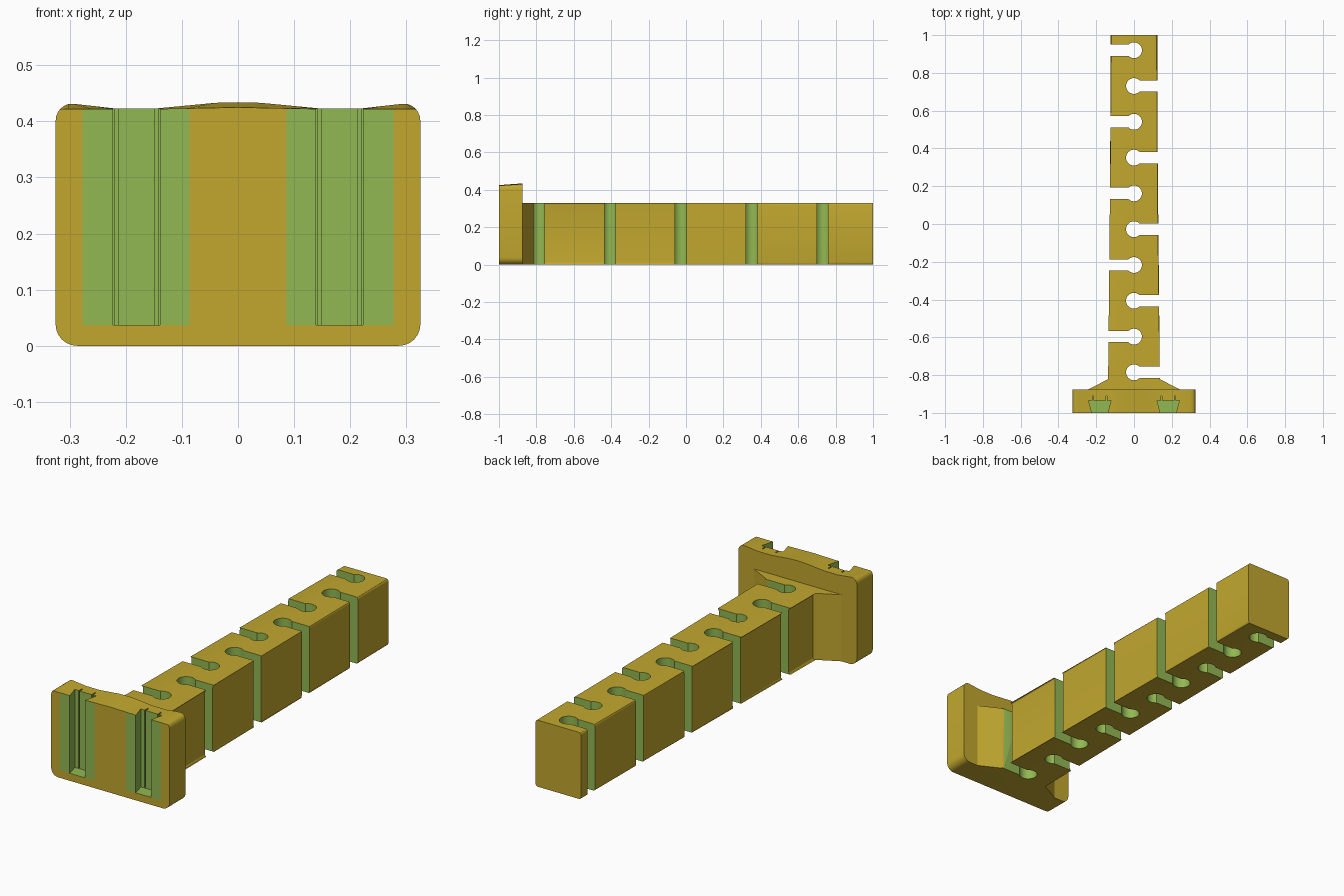
import bpy, bmesh, math
from mathutils import Vector

if "Cube" in bpy.data.objects:
    bpy.data.objects.remove(bpy.data.objects["Cube"])


def material(name, color):
    m = bpy.data.materials.new(name)
    m.diffuse_color = (*color, 1)
    m.use_nodes = True
    m.node_tree.nodes["Principled BSDF"].inputs["Base Color"].default_value = m.diffuse_color
    return m


MATS = [material("mustard yellow", (0.54, 0.39, 0.028)),
        material("leaf green", (0.29, 0.48, 0.085))]


def finish(name, bm):
    bmesh.ops.recalc_face_normals(bm, faces=bm.faces)
    me = bpy.data.meshes.new(name)
    bm.to_mesh(me)
    bm.free()
    ob = bpy.data.objects.new(name, me)
    for m in MATS:
        me.materials.append(m)
    bpy.context.collection.objects.link(ob)
    return ob


def loft(bm, a, b, mat=0):
    """Closed solid between two outlines with the same number of points."""
    va = [bm.verts.new(p) for p in a]
    vb = [bm.verts.new(p) for p in b]
    n = len(a)
    faces = [bm.faces.new(va), bm.faces.new(vb[::-1])]
    faces += [bm.faces.new((va[i], vb[i], vb[(i + 1) % n], va[(i + 1) % n])) for i in range(n)]
    for f in faces:
        f.material_index = mat


def prism(bm, pts, z0, z1, mat=0):
    loft(bm, [(x, y, z0) for x, y in pts], [(x, y, z1) for x, y in pts], mat)


def cut(ob, cutter):
    mod = ob.modifiers.new("cut", 'BOOLEAN')
    mod.operation = 'DIFFERENCE'
    mod.solver = 'EXACT'
    mod.object = cutter
    bpy.ops.object.select_all(action='DESELECT')
    bpy.context.view_layer.objects.active = ob
    ob.select_set(True)
    bpy.ops.object.modifier_apply(modifier=mod.name)
    bpy.data.objects.remove(cutter)
    bpy.ops.object.shade_smooth_by_angle(angle=math.radians(30))


# Beam with flared root, long edges rounded
bm = bmesh.new()
half = [(0.24, -0.88), (0.24, -0.875), (0.125, -0.815), (0.125, 1.0)]
prism(bm, half + [(-x, y) for x, y in reversed(half)], 0, 0.33)
edges = [e for e in bm.edges
         if abs(e.verts[0].co.y - e.verts[1].co.y) > 1 and abs(e.verts[0].co.z - e.verts[1].co.z) < 0.01]
bmesh.ops.bevel(bm, geom=edges, offset=0.012, segments=3, profile=0.5, affect='EDGES')
beam = finish("beam", bm)

# Keyhole slots, alternating left and right
bm = bmesh.new()
R, W = 0.042, 0.03
start = math.asin(W / R)
for i in range(10):
    side = -1 if i % 2 == 0 else 1
    yc = 0.92 - i * 0.1895
    pts = [(0.2, W)]
    for k in range(25):
        a = start + (2 * math.pi - 2 * start) * k / 24
        pts.append((R * math.cos(a), R * math.sin(a)))
    pts.append((0.2, -W))
    prism(bm, [(side * x, yc + y) for x, y in pts], -0.1, 0.5, 1)
cut(beam, finish("slot_cutter", bm))


# End plate: rounded outline, wavy top edge at the back and flat at the front
def top_height(x, wave):
    knots = [(0, wave[0]), (0.04, wave[1]), (0.145, wave[2]), (0.22, wave[2]), (0.30, wave[3]), (1, wave[3])]
    for (x0, z0), (x1, z1) in zip(knots, knots[1:]):
        if x <= x1:
            return z0 + (z1 - z0) * (x - x0) / (x1 - x0)


def outline(y, wave):
    right = []
    for k in range(7):                       # lower corner
        a = math.radians(-90 + 15 * k)
        right.append((0.287 + 0.038 * math.cos(a), 0.038 + 0.038 * math.sin(a)))
    for k in range(7):                       # upper corner
        a = math.radians(15 * k)
        x = 0.294 + 0.031 * math.cos(a)
        right.append((x, min(0.401 + 0.031 * math.sin(a), top_height(x, wave))))
    for x in (0.26, 0.22, 0.145, 0.09, 0.04, 0.02):
        right.append((x, top_height(x, wave)))
    pts = right + [(0, wave[0])] + [(-x, z) for x, z in reversed(right)]
    return [(x, y, z) for x, z in pts]


bm = bmesh.new()
loft(bm, outline(-1.0, (0.425, 0.424, 0.422, 0.422)),
     outline(-0.875, (0.434, 0.433, 0.423, 0.432)))

# Green panels on the front face
planes = [((x, 0, 0), (1, 0, 0)) for x in (-0.277, -0.086, 0.086, 0.277)] + [((0, 0, 0.037), (0, 0, 1))]
for co, no in planes:
    front = [f for f in bm.faces if all(v.co.y < -0.999 for v in f.verts)]
    geom = front + list({e for f in front for e in f.edges}) + list({v for f in front for v in f.verts})
    bmesh.ops.bisect_plane(bm, geom=geom, plane_co=Vector(co), plane_no=Vector(no), dist=1e-5)
for f in bm.faces:
    c = f.calc_center_median()
    if all(v.co.y < -0.999 for v in f.verts) and 0.086 < abs(c.x) < 0.277 and c.z > 0.037:
        f.material_index = 1
plate = finish("end_plate", bm)

# Dovetail grooves with two thin relief slits each
bm = bmesh.new()
half = [(0.038, -1.02), (0.042, -1.0), (0.059, -0.935), (0.039, -0.935),
        (0.039, -0.91), (0.033, -0.91), (0.033, -0.935)]
for xc in (-0.181, 0.181):
    prism(bm, [(xc + x, y) for x, y in half] + [(xc - x, y) for x, y in reversed(half)], 0.037, 0.6, 1)
cut(plate, finish("groove_cutter", bm))
